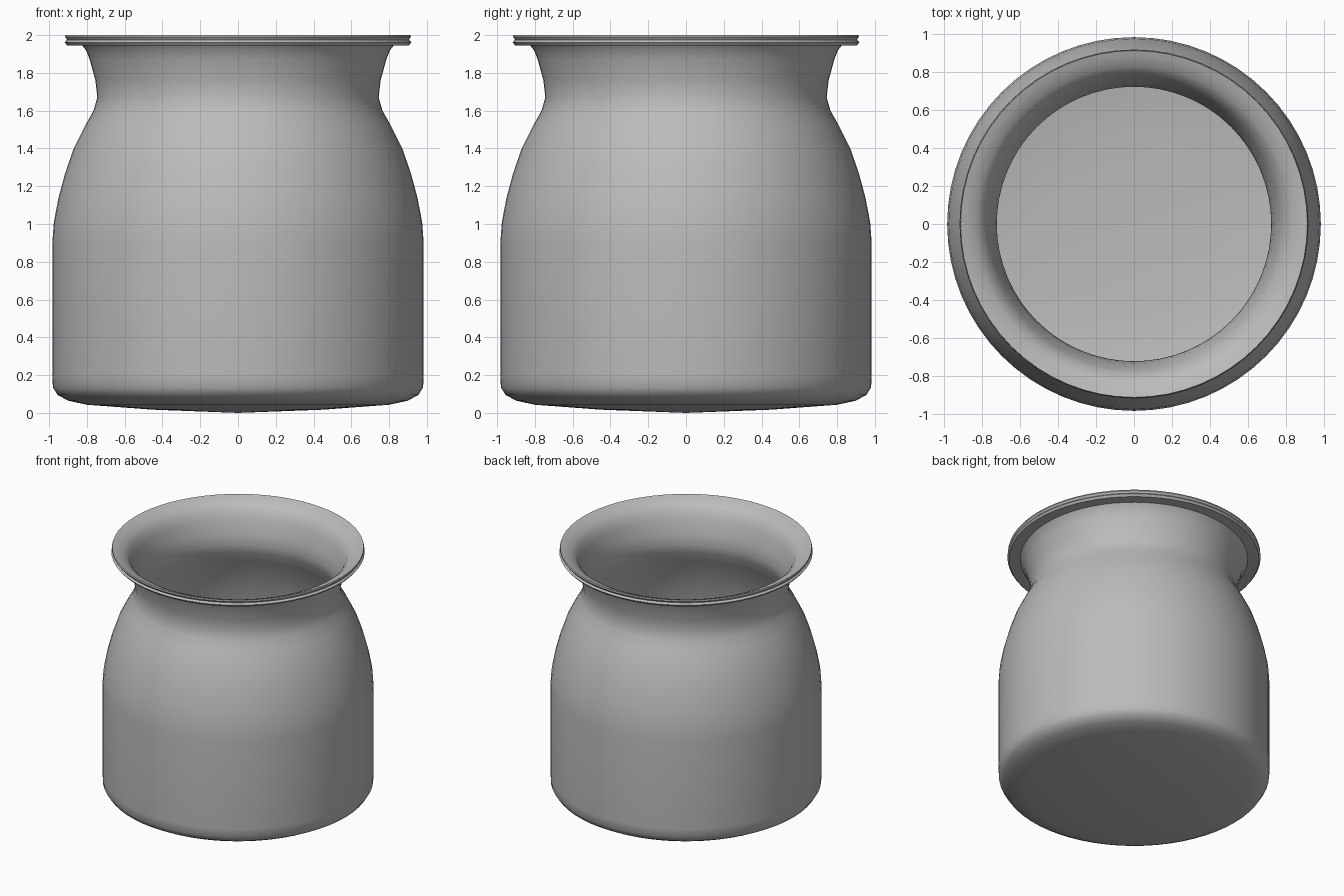
import bpy, bmesh, math

if "Cube" in bpy.data.objects:
    bpy.data.objects.remove(bpy.data.objects["Cube"])

SEG = 64
# outer wall from base centre up to the rim, then down the inside to the floor
outer = [(0, 0), (0.45, 0.017), (0.8, 0.043), (0.9, 0.065), (0.955, 0.095), (0.98, 0.135),
         (0.983, 0.2), (0.983, 0.9), (0.975, 1.01), (0.95, 1.14), (0.915, 1.27), (0.87, 1.4),
         (0.81, 1.52), (0.765, 1.6), (0.745, 1.67), (0.755, 1.76), (0.785, 1.87), (0.805, 1.92),
         (0.825, 1.945)]
rim = [(0.905, 1.946), (0.918, 1.962), (0.905, 1.975), (0.915, 1.99), (0.912, 2.0)]
inner = [(0.88, 1.99), (0.83, 1.968), (0.79, 1.93), (0.765, 1.87), (0.735, 1.77), (0.722, 1.68),
         (0.738, 1.61), (0.785, 1.52), (0.845, 1.4), (0.89, 1.27), (0.925, 1.14), (0.95, 1.01),
         (0.958, 0.9), (0.958, 0.2), (0.955, 0.15), (0.93, 0.115), (0.88, 0.09), (0.8, 0.068),
         (0.45, 0.042), (0, 0.025)]

mat = bpy.data.materials.new("plain_grey")
mat.diffuse_color = (0.5, 0.5, 0.5, 1)
mat.use_nodes = True
mat.node_tree.nodes["Principled BSDF"].inputs["Base Color"].default_value = mat.diffuse_color


def lathe(name, profile):
    bm = bmesh.new()
    rings = []
    for r, z in profile:
        n = 1 if r == 0 else SEG
        rings.append([bm.verts.new((r * math.cos(2 * math.pi * i / SEG),
                                    r * math.sin(2 * math.pi * i / SEG), z)) for i in range(n)])
    for a, b in zip(rings, rings[1:]):
        for i in range(SEG):
            j = (i + 1) % SEG
            if len(a) == 1:
                bm.faces.new((a[0], b[j], b[i]))
            elif len(b) == 1:
                bm.faces.new((a[i], a[j], b[0]))
            else:
                bm.faces.new((a[i], a[j], b[j], b[i]))
    bmesh.ops.recalc_face_normals(bm, faces=bm.faces[:])
    me = bpy.data.meshes.new(name)
    bm.to_mesh(me)
    bm.free()
    me.materials.append(mat)
    ob = bpy.data.objects.new(name, me)
    bpy.context.collection.objects.link(ob)
    bpy.context.view_layer.objects.active = ob
    ob.select_set(True)
    bpy.ops.object.shade_smooth_by_angle(angle=math.radians(35))
    return ob


# hollow pot with flared, grooved lip
lathe("pot", outer + rim + inner)
